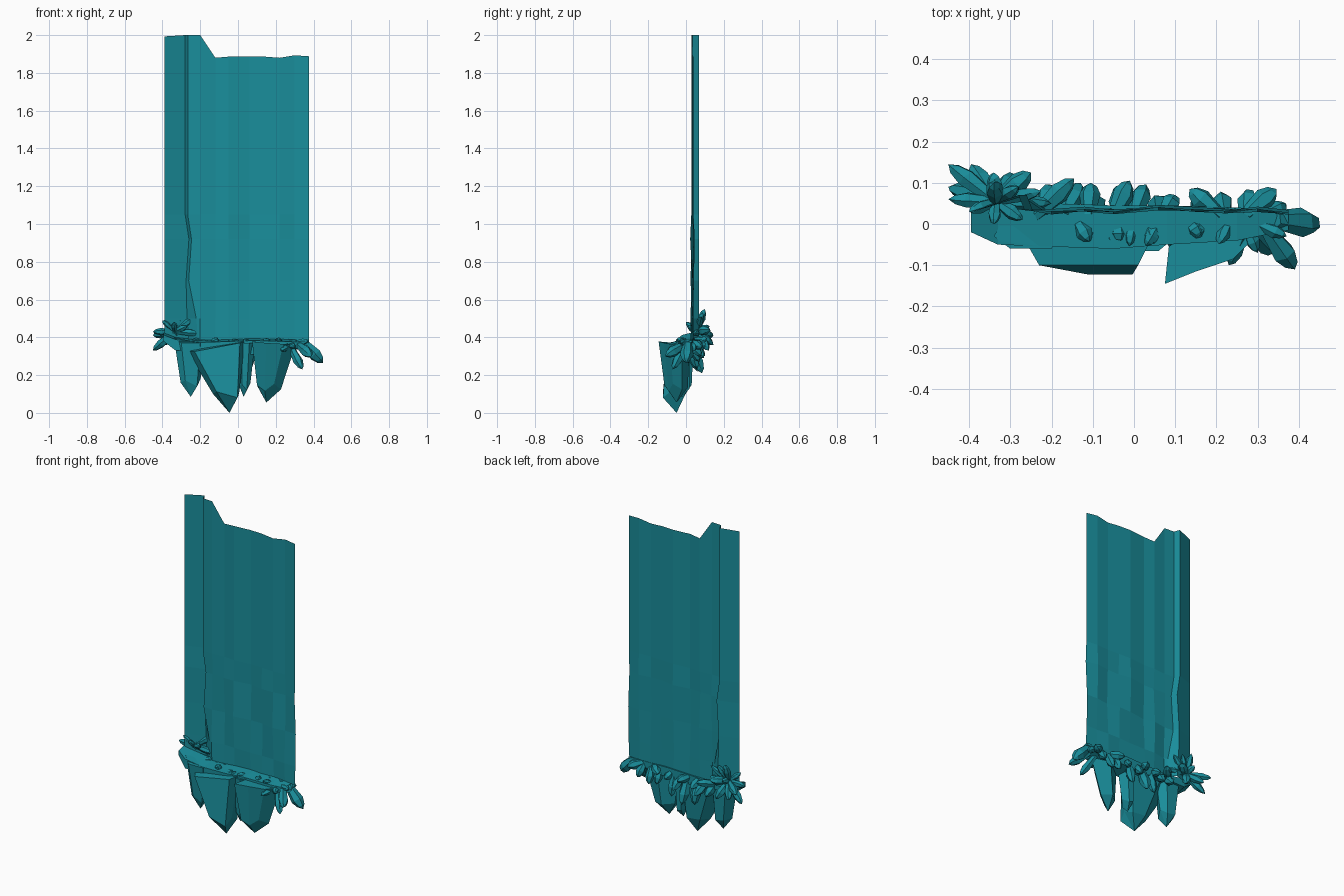
import bpy, bmesh, math, random
from mathutils import Vector

random.seed(4)
mat = bpy.data.materials.new("teal_crystal")
mat.diffuse_color = (0.01, 0.27, 0.33, 1)


def finish(name, bm, closed=True):
    if closed:
        bmesh.ops.recalc_face_normals(bm, faces=bm.faces)
    me = bpy.data.meshes.new(name)
    bm.to_mesh(me)
    bm.free()
    me.materials.append(mat)
    ob = bpy.data.objects.new(name, me)
    bpy.context.collection.objects.link(ob)
    return ob


def loft(bm, rings, tip=None):
    """Skin rings of points, cap the first, close the last to a tip or a cap."""
    vs = [[bm.verts.new(p) for p in r] for r in rings]
    n = len(vs[0])
    for a, b in zip(vs, vs[1:]):
        for i in range(n):
            bm.faces.new((a[i], a[(i + 1) % n], b[(i + 1) % n], b[i]))
    bm.faces.new(vs[0][::-1])
    if tip is None:
        bm.faces.new(vs[-1])
    else:
        t = bm.verts.new(tip)
        for i in range(n):
            bm.faces.new((vs[-1][i], vs[-1][(i + 1) % n], t))


def shard(bm, base, tip, r, sides=6):
    """Small crystal: narrow root, wide shoulder, blunt point."""
    base, tip = Vector(base), Vector(tip)
    axis = tip - base
    q = axis.to_track_quat('Z', 'Y')
    spin = random.uniform(0, 6.28)
    rings = []
    for t, k in ((0, 0.6), (0.62, 1.0), (0.86, 0.62)):
        rings.append([base + axis * (t + 0.03 * math.sin(2.4 * i + spin)) + q @ Vector(
            (r * k * math.cos(spin + i * math.tau / sides),
             r * k * math.sin(spin + i * math.tau / sides), 0)) for i in range(sides)])
    loft(bm, rings, tip)


def pendant(name, top, shoulder, scale, tip):
    """Large hanging crystal: top polygon, shrunken shoulder polygon, point."""
    c = sum((Vector(p) for p in top), Vector()) / len(top)
    s = Vector(shoulder)
    low = []
    for i, p in enumerate(top):
        d = Vector(p) - c
        low.append(s + Vector((d.x * scale[0], d.y * scale[1], 0.02 * math.sin(2.5 * i))))
    bm = bmesh.new()
    loft(bm, [top, low], tip)
    finish(name, bm)


# Tall thin sheet: columns of (x, y, top z), stepped at the left seam
cols = [(-0.39, 0.03, 1.993), (-0.28, 0.07, 2.0), (-0.266, 0.034, 2.0), (-0.20, 0.030, 2.0),
        (-0.12, 0.036, 1.88), (-0.05, 0.030, 1.886), (0.06, 0.040, 1.886), (0.14, 0.036, 1.886),
        (0.22, 0.032, 1.88), (0.30, 0.036, 1.893), (0.375, 0.028, 1.888)]
seam = {1.05: 0.0, 0.92: 0.02, 0.70: 0.005, 0.50: 0.01, 0.385: 0.02}
bm = bmesh.new()
rows = [[bm.verts.new(c) for c in cols]]
for z, shift in seam.items():
    row = []
    for i, (x, y, _) in enumerate(cols):
        dx = shift if i in (1, 2) else 0
        if i == 2 and z <= 0.5:
            dx += 0.035
        dy = 0.007 * math.sin(i * 2.1 + z * 9) if i > 2 and z < 1 else 0
        row.append(bm.verts.new((x + dx, y + dy, z)))
    rows.append(row)
for a, b in zip(rows, rows[1:]):
    for i in range(len(cols) - 1):
        bm.faces.new((a[i], b[i], b[i + 1], a[i + 1]))
finish("tall_sheet", bm, closed=False)

# Rough ledge under the sheet
bm = bmesh.new()
ledge = []
for x, y0, y1, z0, z1 in ((-0.395, -0.02, 0.03, 0.38, 0.425), (-0.33, -0.05, 0.05, 0.33, 0.40),
                          (-0.2, -0.055, 0.05, 0.33, 0.385), (-0.05, -0.06, 0.045, 0.31, 0.39),
                          (0.08, -0.05, 0.045, 0.31, 0.395), (0.25, -0.04, 0.04, 0.33, 0.39),
                          (0.375, -0.015, 0.032, 0.355, 0.385)):
    ledge.append([(x, y0, z0), (x, y0, z1 - 0.012), (x, y1, z1), (x, y1, z0 + 0.02)])
loft(bm, ledge)
finish("ledge", bm)

# Large hanging crystals
pendant("left_pendant",
        [(-0.34, -0.03, 0.40), (-0.30, -0.06, 0.37), (-0.20, -0.06, 0.37),
         (-0.17, -0.01, 0.37), (-0.21, 0.04, 0.37), (-0.30, 0.04, 0.38)],
        (-0.25, -0.01, 0.16), (0.62, 0.75), (-0.25, -0.012, 0.085))
pendant("centre_pendant",
        [(-0.27, -0.03, 0.33), (-0.23, -0.10, 0.325), (0.01, -0.10, 0.37),
         (0.035, -0.05, 0.38), (0.02, 0.02, 0.38), (-0.18, 0.02, 0.36)],
        (-0.055, -0.065, 0.10), (0.46, 0.95), (-0.045, -0.05, 0.0))
pendant("right_pendant",
        [(0.085, -0.05, 0.37), (0.075, -0.145, 0.378), (0.15, -0.115, 0.37),
         (0.24, -0.085, 0.365), (0.305, -0.02, 0.36), (0.19, 0.02, 0.37)],
        (0.155, -0.055, 0.135), (0.55, 0.75), (0.15, -0.05, 0.055))
pendant("small_pendant",
        [(0.0, -0.04, 0.37), (0.02, -0.065, 0.37), (0.06, -0.065, 0.37),
         (0.09, -0.04, 0.37), (0.065, 0.02, 0.37), (0.02, 0.02, 0.37)],
        (0.035, -0.02, 0.14), (0.65, 0.8), (0.03, -0.02, 0.085))

# Star-shaped burst at the left corner
bm = bmesh.new()
core = (-0.335, 0.055, 0.43)
for tip, r in (((-0.45, 0.145, 0.41), .024), ((-0.395, 0.145, 0.36), .024),
               ((-0.45, 0.06, 0.43), .02), ((-0.45, 0.09, 0.33), .024),
               ((-0.34, 0.10, 0.55), .022), ((-0.28, 0.09, 0.53), .018),
               ((-0.225, 0.08, 0.51), .018), ((-0.25, 0.125, 0.44), .026),
               ((-0.34, 0.125, 0.46), .02), ((-0.40, 0.03, 0.49), .016),
               ((-0.27, 0.01, 0.46), .018), ((-0.34, 0.0, 0.48), .016),
               ((-0.20, 0.05, 0.42), .02), ((-0.29, 0.12, 0.33), .026)):
    shard(bm, core, tip, r)
finish("left_burst", bm)

# Row of crystals sprouting behind and below the ledge
bm = bmesh.new()
for x0, tip, r in ((-0.24, (-0.145, 0.11, 0.39), .026), (-0.22, (-0.20, 0.095, 0.31), .028),
                   (-0.17, (-0.13, 0.10, 0.30), .026), (-0.11, (-0.105, 0.10, 0.34), .026),
                   (-0.09, (-0.10, 0.06, 0.22), .030), (-0.05, (-0.01, 0.105, 0.36), .026),
                   (-0.03, (-0.03, 0.085, 0.21), .032), (0.0, (0.025, 0.095, 0.29), .026),
                   (0.07, (0.10, 0.07, 0.33), .024), (0.06, (0.06, 0.06, 0.23), .028),
                   (0.21, (0.135, 0.085, 0.36), .026), (0.16, (0.16, 0.065, 0.28), .026),
                   (0.22, (0.21, 0.07, 0.27), .026), (0.27, (0.345, 0.085, 0.35), .028),
                   (0.27, (0.28, 0.08, 0.30), .026), (0.31, (0.37, 0.045, 0.33), .022)):
    shard(bm, (x0, 0.02, 0.375), tip, r)
finish("back_shards", bm)

# Crystals at the right corner
bm = bmesh.new()
for base, tip, r in (((0.34, 0.01, 0.38), (0.45, 0.0, 0.265), .036),
                     ((0.32, -0.01, 0.36), (0.39, -0.11, 0.30), .030),
                     ((0.28, -0.01, 0.35), (0.34, -0.07, 0.23), .026),
                     ((0.27, -0.01, 0.36), (0.23, -0.10, 0.33), .020),
                     ((0.27, 0.0, 0.36), (0.30, -0.07, 0.35), .018),
                     ((0.30, 0.0, 0.37), (0.37, -0.03, 0.38), .018)):
    shard(bm, base, tip, r)
finish("right_shards", bm)

# Tiny crystals along the front lip of the ledge
bm = bmesh.new()
for i in range(12):
    x = -0.14 + 0.034 * i
    shard(bm, (x, 0.01, 0.365),
          (x + random.uniform(-.04, .04), random.uniform(-.06, -.03), random.uniform(.36, .395)),
          random.uniform(.014, .022))
finish("lip_shards", bm)
